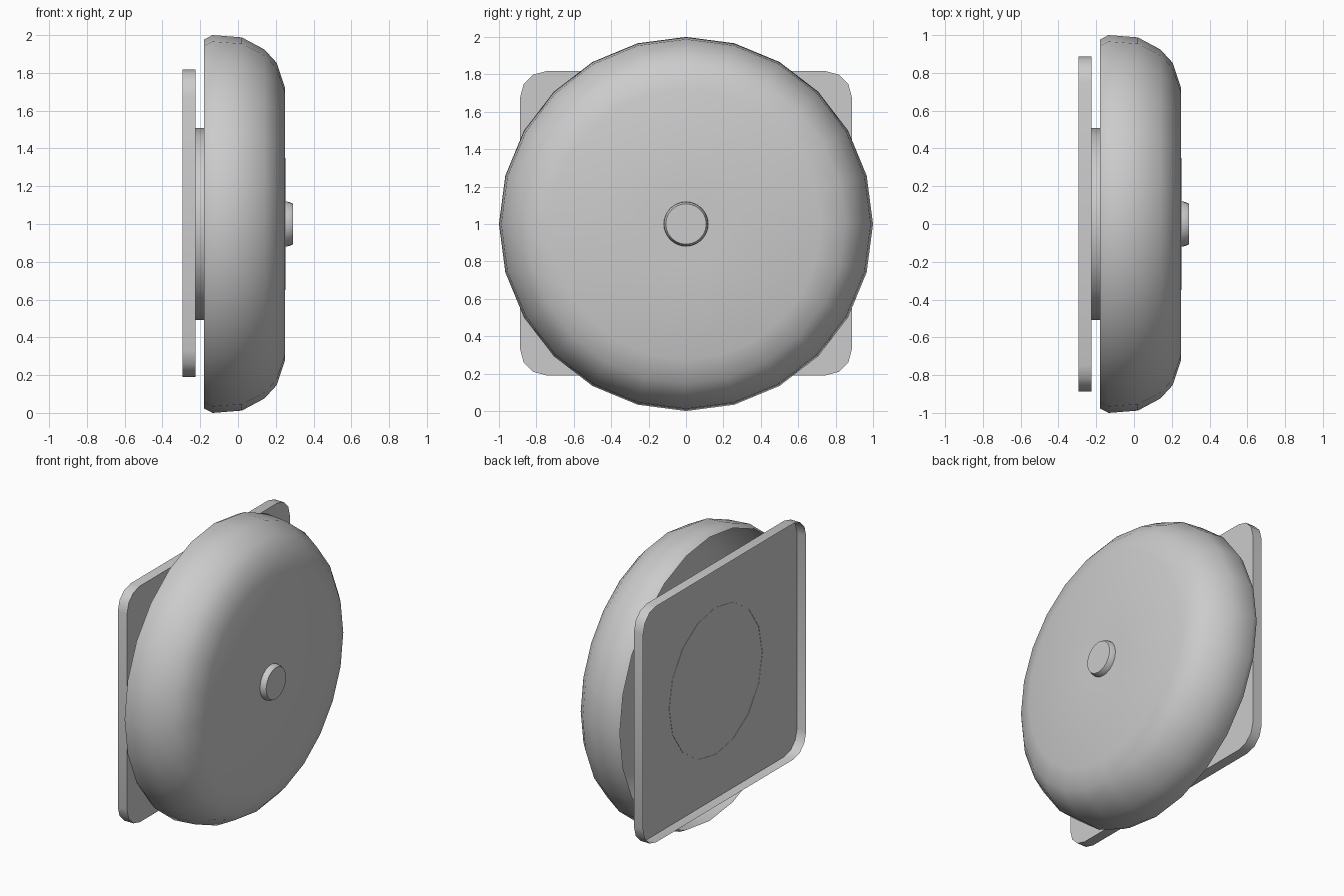
import bpy, bmesh
from math import sin, cos, pi, radians

if "Cube" in bpy.data.objects:
    bpy.data.objects.remove(bpy.data.objects["Cube"])

CZ = 1.0  # height of the bell axis


def finish(bm, name, z):
    """Turn a bmesh into a smooth-shaded object with sharp corners kept."""
    mesh = bpy.data.meshes.new(name)
    bm.to_mesh(mesh)
    bm.free()
    ob = bpy.data.objects.new(name, mesh)
    ob.location.z = z
    bpy.context.collection.objects.link(ob)
    bpy.ops.object.select_all(action='DESELECT')
    ob.select_set(True)
    bpy.context.view_layer.objects.active = ob
    bpy.ops.object.shade_smooth_by_angle(angle=radians(40))
    return ob


def lathe(name, profile, sides):
    """Spin (x, radius) points around the x axis."""
    bm = bmesh.new()
    rings = [[bm.verts.new((x, r * cos(2 * pi * j / sides), r * sin(2 * pi * j / sides)))
              for j in range(sides)] for x, r in profile]
    for a, b in zip(rings, rings[1:]):
        for j in range(sides):
            k = (j + 1) % sides
            bm.faces.new((a[j], a[k], b[k], b[j]))
    if profile[-1][1] > 0:
        bm.faces.new(rings[-1])
    bmesh.ops.remove_doubles(bm, verts=bm.verts[:], dist=1e-5)
    return finish(bm, name, CZ)


# Domed gong: thin shell, open at the back, with a slightly rolled rim
lathe("gong", [(-0.18, 0.977), (-0.135, 1.0), (0.02, 0.988), (0.14, 0.924),
               (0.205, 0.853), (0.248, 0.724), (0.251, 0.2), (0.251, 0)], 24)

# Central fixing knob on the gong face
lathe("centre_knob", [(0.245, 0.12), (0.27, 0.117), (0.29, 0.108)], 24)

# Round mount between the wall plate and the gong
lathe("round_mount", [(-0.227, 0.507), (0.0, 0.507)], 16)

# Square wall plate with rounded corners, hollow behind
hy, hz, rad, seg = 0.887, 0.813, 0.14, 3
outline = []
for q, (sy, sz) in enumerate([(1, 1), (-1, 1), (-1, -1), (1, -1)]):
    for i in range(seg + 1):
        a = pi / 2 * (q + i / seg)
        outline.append((sy * (hy - rad) + rad * cos(a), sz * (hz - rad) + rad * sin(a)))
bm = bmesh.new()
back = [bm.verts.new((-0.295, y, z)) for y, z in outline]
front = [bm.verts.new((-0.225, y, z)) for y, z in outline]
for j in range(len(outline)):
    k = (j + 1) % len(outline)
    bm.faces.new((back[j], back[k], front[k], front[j]))
bm.faces.new(front)
finish(bm, "wall_plate", 1.004)
